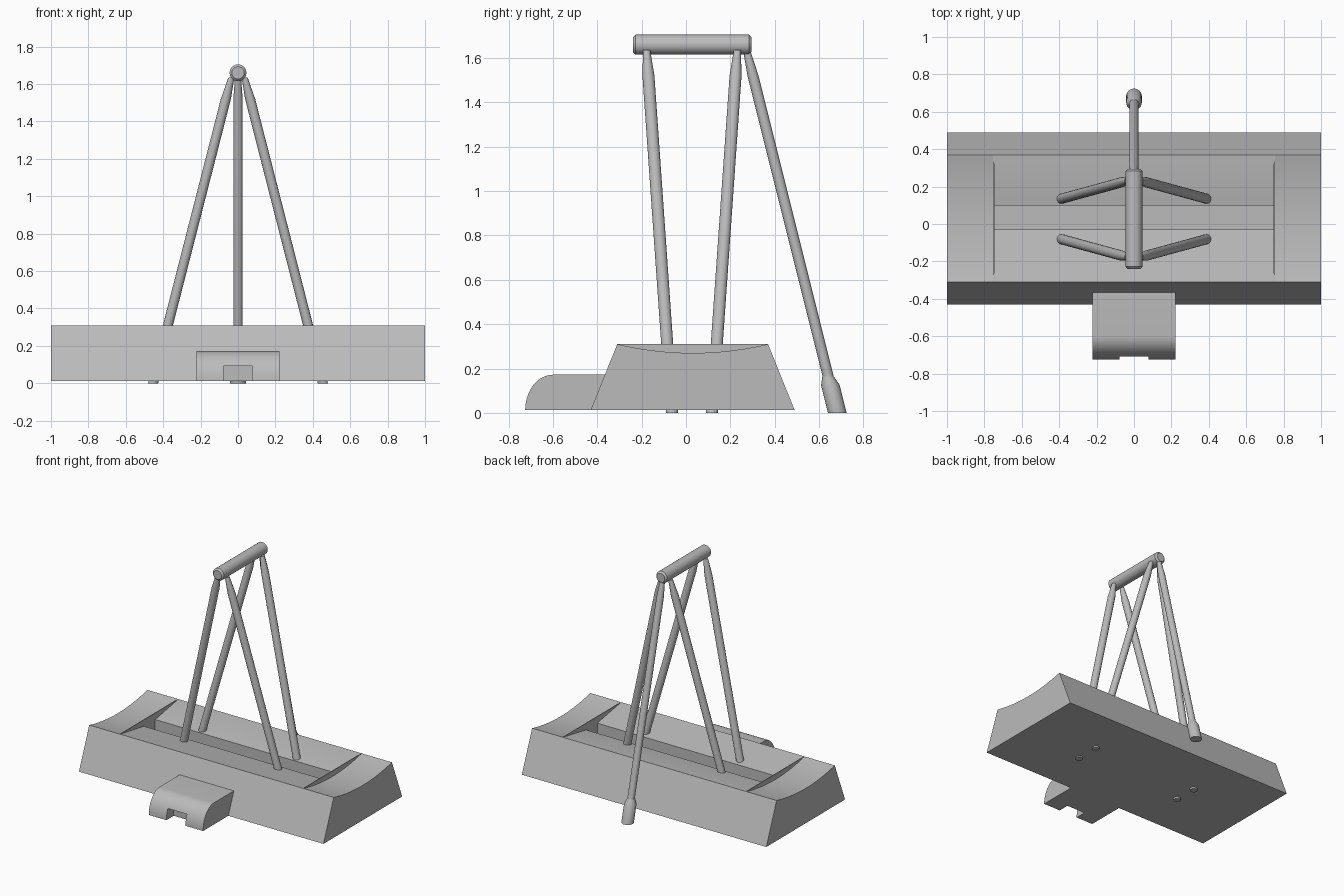
import bpy, bmesh, math
from mathutils import Vector

cube = bpy.data.objects.get("Cube")
if cube:
    bpy.data.objects.remove(cube, do_unlink=True)

grey = bpy.data.materials.new("plain_grey")
grey.use_nodes = True
COLOUR = (0.5, 0.5, 0.5, 1)
grey.diffuse_color = COLOUR
grey.node_tree.nodes["Principled BSDF"].inputs["Base Color"].default_value = COLOUR


def finish(name, bm):
    bmesh.ops.recalc_face_normals(bm, faces=bm.faces)
    mesh = bpy.data.meshes.new(name)
    bm.to_mesh(mesh)
    bm.free()
    mesh.materials.append(grey)
    obj = bpy.data.objects.new(name, mesh)
    bpy.context.collection.objects.link(obj)
    return obj


def smooth(obj):
    bpy.ops.object.select_all(action='DESELECT')
    obj.select_set(True)
    bpy.context.view_layer.objects.active = obj
    bpy.ops.object.shade_smooth_by_angle(angle=math.radians(30))


def prism(name, profile, x0, x1):
    """Extrude a (y, z) outline along x."""
    bm = bmesh.new()
    face = bm.faces.new([bm.verts.new((x0, y, z)) for y, z in profile])
    new = bmesh.ops.extrude_face_region(bm, geom=[face])["geom"]
    bmesh.ops.translate(bm, vec=(x1 - x0, 0, 0),
                        verts=[v for v in new if isinstance(v, bmesh.types.BMVert)])
    return finish(name, bm)


def tube(name, rings, axes, sides=24):
    """Loft circles lying in the plane of two axes; rings are (centre, radius)."""
    u, v = (Vector(a) for a in axes)
    bm = bmesh.new()
    loops = []
    for centre, r in rings:
        angles = [math.tau * i / sides for i in range(sides)]
        loops.append([bm.verts.new(Vector(centre) + r * (u * math.cos(a) + v * math.sin(a)))
                      for a in angles])
    for a, b in zip(loops, loops[1:]):
        for i in range(sides):
            j = (i + 1) % sides
            bm.faces.new((a[i], a[j], b[j], b[i]))
    bm.faces.new(loops[0])
    bm.faces.new(loops[-1])
    obj = finish(name, bm)
    smooth(obj)
    return obj


def carve(obj, cutter):
    cutter.hide_render = True
    mod = obj.modifiers.new("cut", 'BOOLEAN')
    mod.operation, mod.solver, mod.object = 'DIFFERENCE', 'EXACT', cutter
    bpy.context.view_layer.objects.active = obj
    bpy.ops.object.modifier_apply(modifier=mod.name)
    bpy.data.objects.remove(cutter, do_unlink=True)


# Trough base: sloped block, dished ends, slotted middle, thin ribs left between
FLOOR, TOP, MID, HALF = 0.012, 0.31, 0.03, 0.34
base = prism("base", [(-0.43, FLOOR), (0.49, FLOOR), (MID + HALF, TOP), (MID - HALF, TOP)], -1, 1)
dish = []
for i in range(29):
    t = -1.05 + 2.1 * i / 28
    dish.append((MID + HALF * t, 0.27 + 0.04 * t * t))
dish += [(dish[-1][0], 0.5), (dish[0][0], 0.5)]
for s in (-1, 1):
    carve(base, prism("dish_cutter", dish, s * 0.753, s * 1.1))
trough = [(-0.33, 0.3134), (-0.03, 0.262), (-0.03, 0.15), (0.10, 0.15),
          (0.10, 0.262), (0.39, 0.3136), (0.39, 0.5), (-0.33, 0.5)]
carve(base, prism("trough_cutter", trough, -0.747, 0.747))
smooth(base)

# Front step with rounded nose and square notch
nose = [(-0.60 - 0.125 * math.sin(a), FLOOR + 0.16 * math.cos(a))
        for a in (math.pi / 2 * i / 12 for i in range(13))]
step = prism("front_step", nose + [(-0.40, FLOOR), (-0.365, 0.172)], -0.222, 0.222)
carve(step, prism("notch_cutter", [(-0.8, -0.1), (-0.64, -0.1), (-0.64, 0.092), (-0.8, 0.092)],
                  -0.078, 0.078))
smooth(step)

# Top bar with chamfered ends
bar = [(-0.24, 0.033), (-0.228, 0.045), (0.283, 0.045), (0.295, 0.033)]
tube("top_bar", [((0, y, 1.66), r) for y, r in bar], ((1, 0, 0), (0, 0, 1)))

# Four splayed legs running through the base, narrowed under the bar
FLAT = ((1, 0, 0), (0, 1, 0))
for side, s in (("left", 1), ("right", -1)):
    for end, d in (("front", -1), ("rear", 1)):
        rings = [((s * (0.454 - 0.256 * z), 0.027 + d * (0.09 + 0.07 * z), z), r)
                 for z, r in ((0, 0.027), (1.52, 0.027), (1.635, 0.016))]
        tube(f"{end}_{side}_leg", rings, FLAT)


# Rear stay and its thick foot
def stay(name, levels):
    tube(name, [((0, 0.682 - 0.25 * z, z), r) for z, r in levels], FLAT)


stay("rear_stay", [(0.1, 0.025), (1.52, 0.025), (1.635, 0.016)])
stay("stay_foot", [(0, 0.042), (0.125, 0.042), (0.165, 0.026)])
